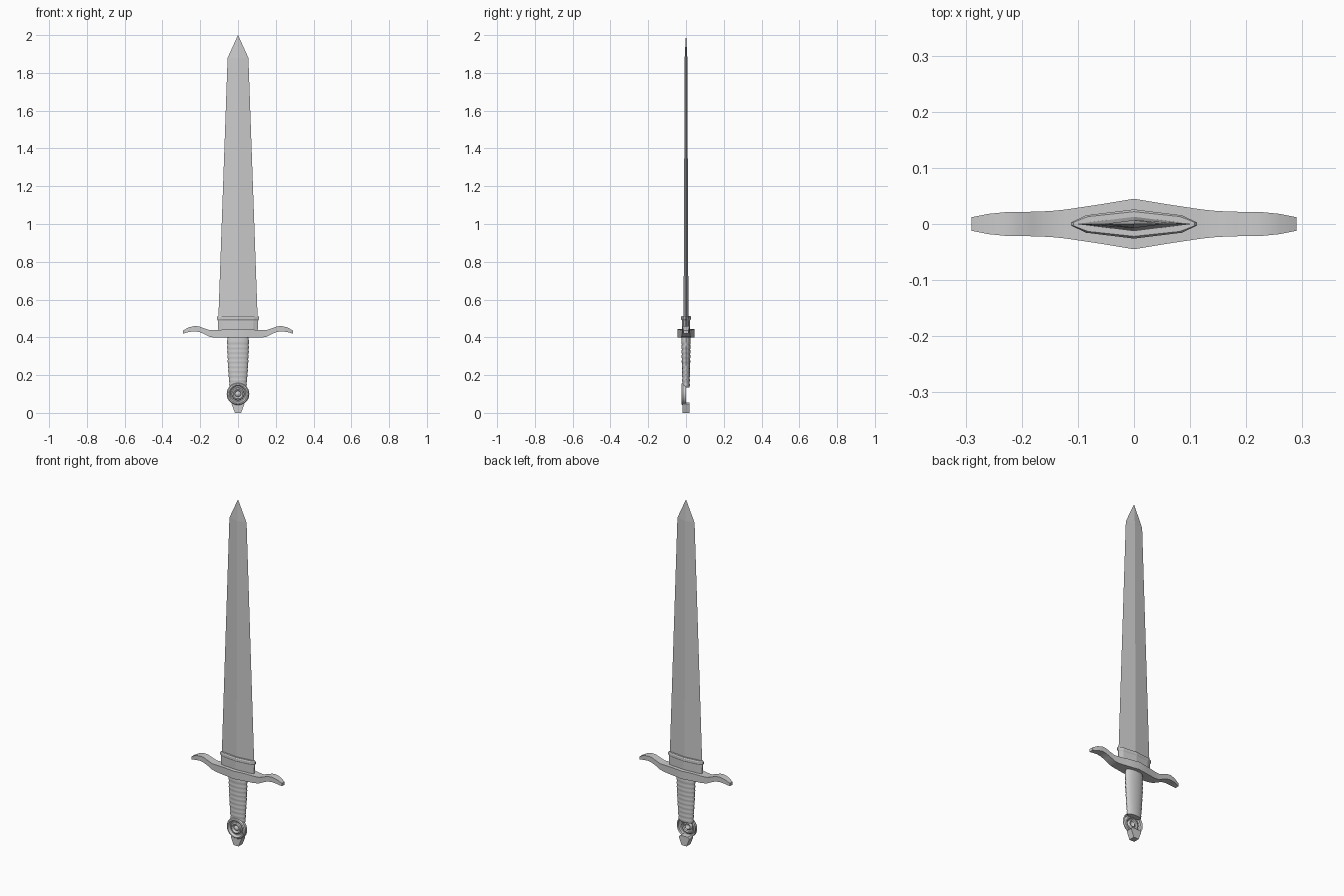
import bpy, math

if "Cube" in bpy.data.objects:
    bpy.data.objects.remove(bpy.data.objects["Cube"])


def make(name, verts, faces, smooth=None):
    me = bpy.data.meshes.new(name)
    me.from_pydata(verts, [], faces)
    me.validate()
    if smooth:
        me.shade_smooth()
        me.set_sharp_from_angle(angle=math.radians(smooth))
    ob = bpy.data.objects.new(name, me)
    bpy.context.collection.objects.link(ob)
    return ob


def loft(name, rings, smooth=None, caps=True):
    """Skin a list of equal-length closed rings of points."""
    n = len(rings[0])
    verts = [p for r in rings for p in r]
    faces = []
    for i in range(len(rings) - 1):
        for j in range(n):
            k = (j + 1) % n
            faces.append((i * n + j, i * n + k, (i + 1) * n + k, (i + 1) * n + j))
    if caps:
        faces.append(tuple(reversed(range(n))))
        faces.append(tuple(range(len(verts) - n, len(verts))))
    return make(name, verts, faces, smooth)


def ellipse(rx, ry, z, n=20):
    return [(rx * math.cos(2 * math.pi * i / n), ry * math.sin(2 * math.pi * i / n), z)
            for i in range(n)]


# Blade: diamond section tapering to a point
def diamond(w, t, z):
    return [(w, 0, z), (0, t, z), (-w, 0, z), (0, -t, z)]


loft("blade", [diamond(0.105, 0.013, 0.47), diamond(0.055, 0.007, 1.88),
               diamond(0.0005, 0.0005, 2.0)])


# Blade collar: faceted sleeve with a raised lip
def sleeve(w, t, z):
    return [(w, 0.003, z), (w * 0.76, t * 0.6, z), (0, t, z), (-w * 0.76, t * 0.6, z),
            (-w, 0.003, z), (-w, -0.003, z), (-w * 0.76, -t * 0.6, z), (0, -t, z),
            (w * 0.76, -t * 0.6, z), (w, -0.003, z)]


loft("blade_collar", [sleeve(0.104, 0.021, 0.43), sleeve(0.107, 0.022, 0.49),
                      sleeve(0.112, 0.026, 0.496), sleeve(0.112, 0.026, 0.508),
                      sleeve(0.108, 0.022, 0.513)])

# Crossguard: wavy bar, (x, bottom, top, half depth) mirrored to both sides
half = [(0, .398, .443, .045), (.06, .398, .442, .035), (.12, .398, .438, .026),
        (.15, .403, .438, .023), (.18, .418, .448, .022), (.205, .428, .458, .021),
        (.23, .432, .460, .021), (.26, .428, .453, .018), (.29, .420, .437, .012)]
stations = [(-x, b, t, d) for x, b, t, d in reversed(half[1:])] + half
loft("crossguard", [[(x, -d, b), (x, d, b), (x, d, t), (x, -d, t)]
                    for x, b, t, d in stations], smooth=30)

# Grip: oval handle with a ribbed outline
rings = []
ribs = 10
z0, z1 = 0.135, 0.385
for i in range(ribs):
    for f, bump in ((0.0, -0.0015), (0.3, 0.001), (0.7, 0.001)):
        u = (i + f) / ribs
        w = 0.044 + 0.013 * math.sin(u * math.pi / 2) + bump
        rings.append(ellipse(w, 0.019 + 0.005 * u + bump, z0 + (z1 - z0) * u))
rings += [ellipse(0.057, 0.024, z1), ellipse(0.054, 0.023, 0.402)]
loft("grip", rings, smooth=40)

# Pommel disc: stepped dish, open at the back
dish = [(.060, -.001), (.060, -.016), (.055, -.023), (.048, -.025), (.043, -.021),
        (.040, -.013), (.034, -.012), (.031, -.019), (.025, -.022), (.019, -.018),
        (.016, -.013), (.012, -.018), (.006, -.022)]
N = 28
loft("pommel_disc", [[(r * math.cos(2 * math.pi * j / N), y,
                       0.1 + r * math.sin(2 * math.pi * j / N)) for j in range(N)]
                     for r, y in dish] +
     [[(0.001 * math.cos(2 * math.pi * j / N), -0.023,
        0.1 + 0.001 * math.sin(2 * math.pi * j / N)) for j in range(N)]],
     smooth=35, caps=False)

# Pommel tip: small tapered block under the disc
outline = [(-.016, 0), (.016, 0), (.034, .046), (.024, .055), (-.024, .055), (-.034, .046)]
loft("pommel_tip", [[(x, y, z) for x, z in outline] for y in (.018, -.018)])
for ob in [bpy.data.objects["pommel_tip"]]:
    ob.data.update()
